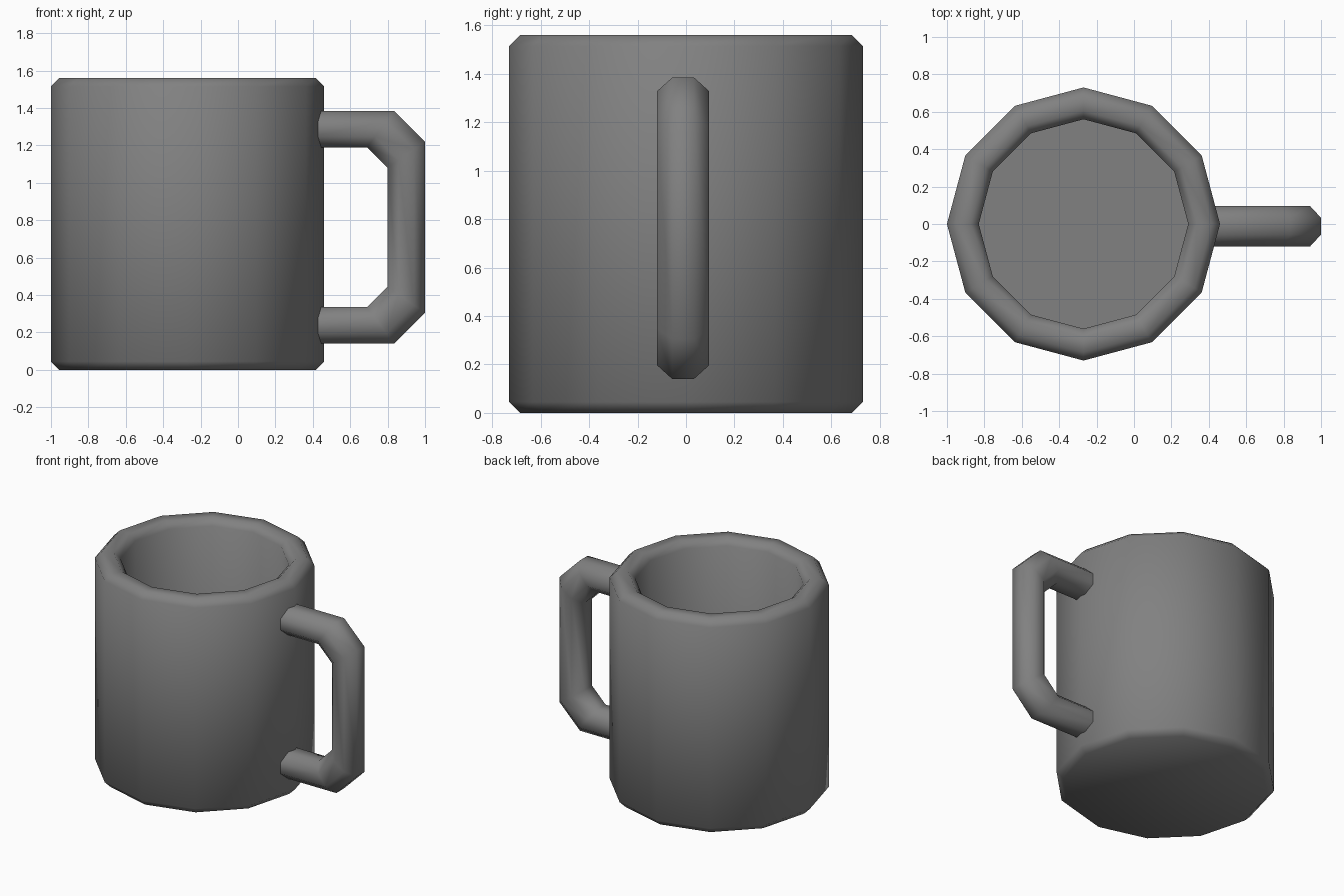
import bpy, bmesh, math

if "Cube" in bpy.data.objects:
    bpy.data.objects.remove(bpy.data.objects["Cube"])

grey = bpy.data.materials.new("dark grey")
grey.diffuse_color = (0.22, 0.22, 0.22, 1)
grey.use_nodes = True
grey.node_tree.nodes["Principled BSDF"].inputs["Base Color"].default_value = grey.diffuse_color


def build(name, rings):
    """Skin a list of equal-length rings and cap both ends."""
    bm = bmesh.new()
    loops = [[bm.verts.new(p) for p in ring] for ring in rings]
    n = len(loops[0])
    for a, b in zip(loops, loops[1:]):
        for i in range(n):
            j = (i + 1) % n
            bm.faces.new((a[i], a[j], b[j], b[i]))
    bm.faces.new(loops[0])
    bm.faces.new(loops[-1])
    bmesh.ops.recalc_face_normals(bm, faces=bm.faces[:])
    mesh = bpy.data.meshes.new(name)
    bm.to_mesh(mesh)
    bm.free()
    mesh.materials.append(grey)
    ob = bpy.data.objects.new(name, mesh)
    bpy.context.collection.objects.link(ob)
    bpy.ops.object.select_all(action='DESELECT')
    ob.select_set(True)
    bpy.context.view_layer.objects.active = ob
    bpy.ops.object.shade_smooth_by_angle(angle=math.radians(50))
    return ob


# Cup: twelve-sided profile, chamfered base and rim, hollow inside
SIDES, CX = 12, -0.27
profile = [(0.685, 0), (0.73, 0.045), (0.73, 1.515), (0.685, 1.56),
           (0.605, 1.56), (0.56, 1.515), (0.56, 0.17)]
build("cup", [[(CX + r * math.cos(math.tau * i / SIDES),
                r * math.sin(math.tau * i / SIDES), z) for i in range(SIDES)]
              for r, z in profile])

# Handle: octagonal tube, each ring spans an outer and an inner (x, z) point
MID, HALF_Y, CY = 0.7625, 0.108, -0.012
upper = [((0.39, 1.385), (0.39, 1.19)),
         ((0.835, 1.385), (0.69, 1.19)),
         ((1.0, 1.22), (0.80, 1.08))]
lower = [tuple((x, 2 * MID - z) for x, z in pair) for pair in reversed(upper)]
rings = []
for (ox, oz), (ix, iz) in upper + lower:
    ring = []
    for k in range(8):
        a = math.tau * (k + 0.5) / 8
        c = math.cos(a) / math.cos(math.pi / 8)
        s = math.sin(a) / math.cos(math.pi / 8)
        t = (1 + c) / 2
        ring.append((ix + (ox - ix) * t, CY + HALF_Y * s, iz + (oz - iz) * t))
    rings.append(ring)
build("handle", rings)
